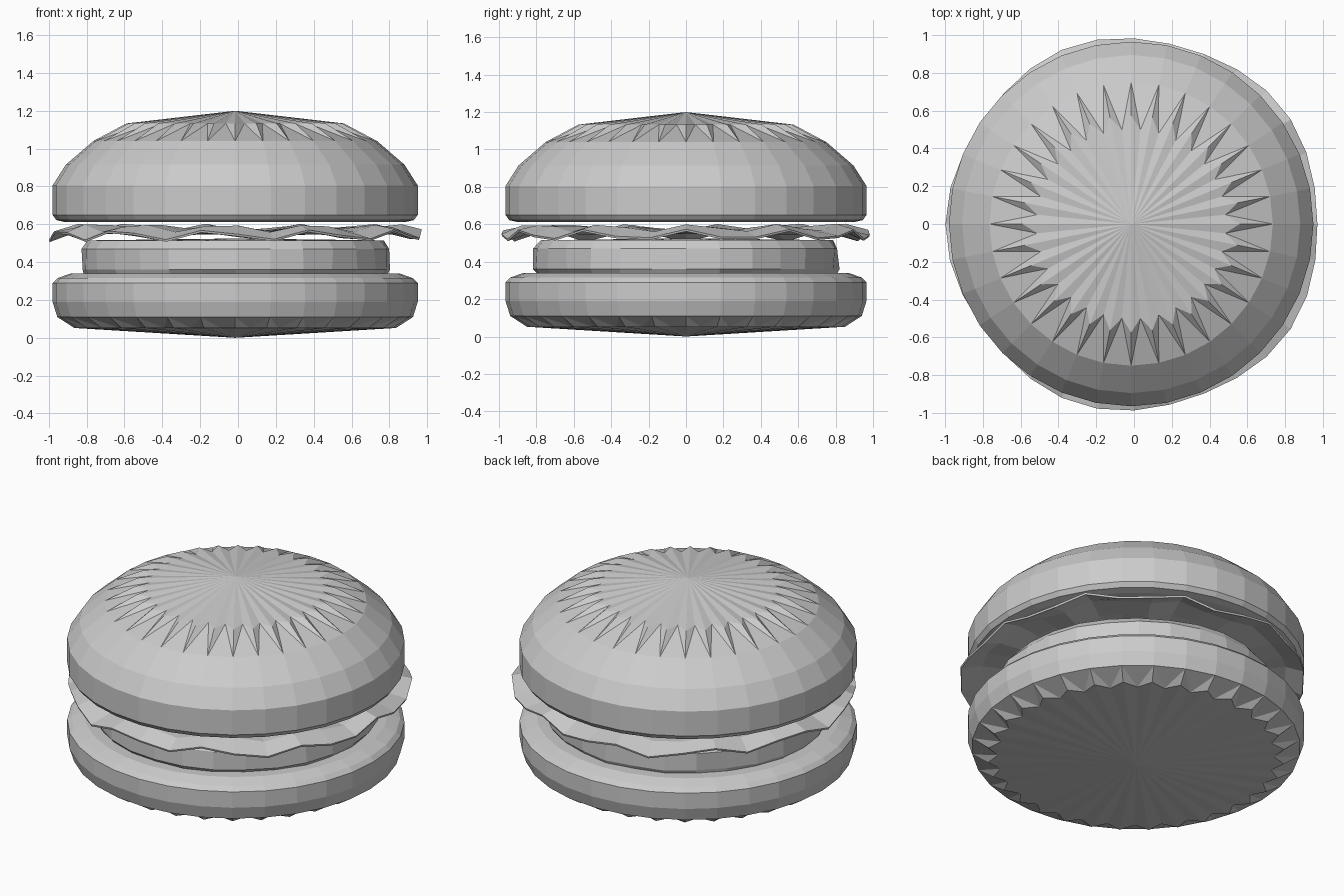
import bpy, bmesh, math, random

if "Cube" in bpy.data.objects:
    bpy.data.objects.remove(bpy.data.objects["Cube"])

random.seed(4)
N = 32


def ring(bm, r, z, n=N, cx=0.0, jitter=0.0):
    out = []
    for i in range(n):
        a = 2 * math.pi * i / n
        k = r + random.uniform(-jitter, jitter)
        out.append(bm.verts.new((cx + k * math.cos(a), k * math.sin(a), z)))
    return out


def bridge(bm, a, b):
    n = len(a)
    for i in range(n):
        j = (i + 1) % n
        bm.faces.new((a[i], a[j], b[j], b[i]))


def fan(bm, a, z, cx):
    c = bm.verts.new((cx, 0, z))
    for i in range(len(a)):
        bm.faces.new((a[i], a[(i + 1) % len(a)], c))


def finish(bm, name):
    bmesh.ops.recalc_face_normals(bm, faces=bm.faces[:])
    me = bpy.data.meshes.new(name)
    bm.to_mesh(me)
    bm.free()
    ob = bpy.data.objects.new(name, me)
    bpy.context.collection.objects.link(ob)
    return ob


def bun(name, profile, r_in, r_out, z_teeth, z_tip, cx=-0.015):
    """Rings from the flat cut face to the crust, a toothed ring, then a shallow cone."""
    bm = bmesh.new()
    rings = [ring(bm, r, z, cx=cx) for r, z in profile]
    fan(bm, rings[0], profile[0][1], cx)
    for a, b in zip(rings, rings[1:]):
        bridge(bm, a, b)
    # jagged ring with two points per side
    teeth = []
    for i in range(2 * N):
        a = math.pi * i / N
        r = r_out if i % 2 == 0 else r_in
        teeth.append(bm.verts.new((cx + r * math.cos(a), r * math.sin(a), z_teeth)))
    last = rings[-1]
    for i in range(N):
        j = (i + 1) % N
        t0, t1, t2 = teeth[2 * i], teeth[2 * i + 1], teeth[(2 * i + 2) % (2 * N)]
        bm.faces.new((last[i], t1, t0))
        bm.faces.new((last[i], last[j], t1))
        bm.faces.new((last[j], t2, t1))
    fan(bm, teeth, z_tip, cx)
    return finish(bm, name)


# buns
bun("top_bun", [(0.90, 0.612), (0.945, 0.622), (0.965, 0.65), (0.965, 0.805),
                (0.895, 0.915), (0.75, 1.04)], 0.50, 0.575, 1.133, 1.20)
bun("bottom_bun", [(0.87, 0.34), (0.94, 0.315), (0.965, 0.29), (0.965, 0.19),
                   (0.94, 0.11)], 0.79, 0.85, 0.052, 0.0)

# patty, slightly uneven
bm = bmesh.new()
prof = [(0.80, 0.335), (0.815, 0.36), (0.815, 0.47), (0.78, 0.515)]
rs = [ring(bm, r, z, 28, -0.01, 0.008) for r, z in prof]
for a, b in zip(rs, rs[1:]):
    bridge(bm, a, b)
fan(bm, rs[0], 0.335, -0.01)
fan(bm, rs[-1], 0.525, -0.01)
finish(bm, "patty")

# lettuce: ruffled sheet with a drooping wavy rim
bm = bmesh.new()
levels = [(0.45, 0.56, 0.01), (0.72, 0.57, 0.02), (0.87, 0.575, 0.022), (0.983, 0.54, 0.028)]
rs = []
for k, (r, z, amp) in enumerate(levels):
    row = ring(bm, r, z)
    for i, v in enumerate(row):
        a = 2 * math.pi * i / N
        v.co.z += amp * math.cos(11 * (a + math.pi / 2) + 0.5 * k)
        f = 1 + 0.014 * math.cos(5 * a + k)
        v.co.x *= f
        v.co.y *= f
    rs.append(row)
fan(bm, rs[0], 0.555, 0)
for a, b in zip(rs, rs[1:]):
    bridge(bm, a, b)
leaf = finish(bm, "lettuce")
mod = leaf.modifiers.new("thickness", "SOLIDIFY")
mod.thickness = 0.012
mod.offset = 0
